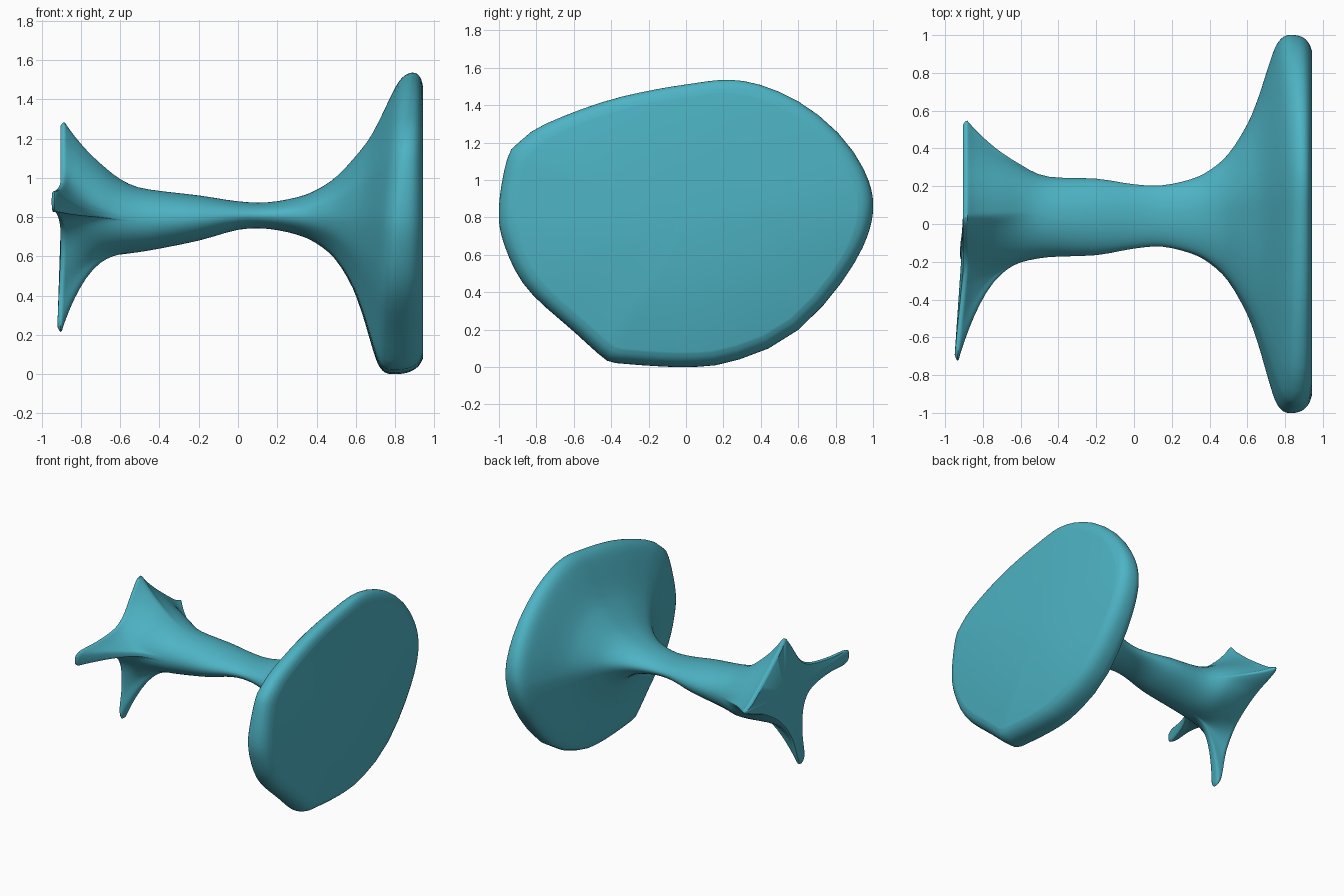
import bpy, bmesh, math

if "Cube" in bpy.data.objects:
    bpy.data.objects.remove(bpy.data.objects["Cube"])

# Outlines of both ends as (y, z), clockwise from the top
STAR = [(.03, 1.285), (.10, 1.22), (.25, 1.09), (.46, .935), (.55, .89), (.49, .85),
        (.30, .77), (.10, .63), (-.04, .45), (-.11, .25), (-.155, .21), (-.195, .25),
        (-.18, .45), (-.21, .66), (-.31, .77), (-.50, .82), (-.69, .83), (-.73, .88),
        (-.69, .93), (-.50, .94), (-.30, .97), (-.17, 1.04), (-.05, 1.20)]
DISC = [(0, 1.51), (.3, 1.53), (.6, 1.42), (.85, 1.21), (.99, .95), (.97, .7), (.8, .41),
        (.55, .16), (.25, .03), (0, 0), (-.36, .02), (-.43, .04), (-.6, .19), (-.85, .42),
        (-.97, .65), (-1, .85), (-.95, 1.13), (-.87, 1.22), (-.75, 1.30), (-.4, 1.43)]

# Sections along the stem: x, y min, y max, z min, z max, blend towards the disc
ROWS = [(-.905, -.23, .34, .60, 1.02, 0), (-.895, -.23, .34, .60, 1.02, 0),
        (-.875, -.23, .335, .60, 1.02, 0), (-.85, -.23, .33, .60, 1.01, 0),
        (-.80, -.23, .33, .60, 1.01, 0), (-.70, -.22, .32, .605, 1.0, 0),
        (-.60, -.20, .30, .61, .975, 0), (-.45, -.175, .25, .63, .94, 0),
        (-.20, -.165, .24, .68, .91, 0), (0, -.13, .21, .735, .88, 0),
        (.15, -.12, .205, .74, .875, 0)]
ROWS += [(x, -.12, .205, .74, .875, w) for x, w in (
    (.3, .04), (.4, .10), (.5, .21), (.6, .41), (.66, .595), (.71, .79), (.75, .93),
    (.79, .99), (.84, 1), (.89, .985), (.925, .945), (.943, .89))]


def spline(pts, steps, closed):
    """Catmull-Rom resampling of tuples."""
    n, out = len(pts), []
    get = (lambda i: pts[i % n]) if closed else (lambda i: pts[max(0, min(n - 1, i))])
    for i in range(n if closed else n - 1):
        a, b, c, d = (get(i + k) for k in (-1, 0, 1, 2))
        for s in range(steps):
            t = s / steps
            out.append(tuple(.5 * (2*q + (r - p)*t + (2*p - 5*q + 4*r - s_)*t*t
                                   + (3*q - p - 3*r + s_)*t**3)
                             for p, q, r, s_ in zip(a, b, c, d)))
    return out if closed else out + [pts[-1]]


def clamp(v):
    return max(0.0, min(1.0, v))


star = spline(STAR, 5, True)
disc = spline(DISC, 8, True)
SC, DC = (.03, .85), (.04, .81)


def angle(p, c):
    return math.atan2(p[0] - c[0], p[1] - c[1]) % (2 * math.pi)


# Match both outlines by angle around the centre
star.sort(key=lambda p: angle(p, SC))
disc_polar = sorted((angle(p, DC), math.dist(p, DC)) for p in disc)
disc_polar = ([(disc_polar[-1][0] - 2*math.pi, disc_polar[-1][1])] + disc_polar
              + [(disc_polar[0][0] + 2*math.pi, disc_polar[0][1])])


def disc_radius(a):
    for (a0, r0), (a1, r1) in zip(disc_polar, disc_polar[1:]):
        if a0 <= a <= a1:
            return r0 + (r1 - r0) * (a - a0) / max(a1 - a0, 1e-6)
    return disc_polar[0][1]


def prong_power(a):
    """Long prongs (down and sideways) taper off faster along the stem."""
    bump = lambda c, width: math.exp(-((math.degrees(a) - c) / width) ** 2)
    return 2.1 + 1.6 * bump(272, 38) + 1.2 * bump(197, 30)


bm = bmesh.new()
rings = []
for x, y0, y1, z0, z1, w in spline(ROWS, 3, False):
    ring = []
    t = clamp((-.5 - x) / .385)
    shrink = 1 - .05 * clamp((-.88 - x) / .025) ** 2
    for p in star:
        a = angle(p, SC)
        sy, sz = math.sin(a), math.cos(a)
        # oval stem
        y = (y0 + y1) / 2 + sy * (y1 - y0) / 2
        z = (z0 + z1) / 2 + sz * (z1 - z0) / 2
        # four-pronged end with rounded rim
        ws = t ** prong_power(a)
        y += (SC[0] + (p[0] - SC[0]) * shrink - y) * ws
        z += (SC[1] + (p[1] - SC[1]) * shrink - z) * ws
        # flared disc
        r = disc_radius(a)
        y += (DC[0] + r * sy - y) * w
        z += (DC[1] + r * sz - z) * w
        # upper flare sits further out, long prongs bend outward
        dx = (.10 if z > .8 else .05) * (z - .8) * clamp((.943 - x) / .14) * clamp(w * 2)
        if x < 0:
            dx -= .045 * clamp((-y - .25) / .45) + .015 * clamp((.6 - z) / .35)
        ring.append(bm.verts.new((x + dx, y, z)))
    rings.append(ring)

n = len(star)
for ra, rb in zip(rings, rings[1:]):
    for i in range(n):
        j = (i + 1) % n
        bm.faces.new((ra[i], ra[j], rb[j], rb[i]))

# Flat end caps
for ring, centre in ((rings[0], (-.9, *SC)), (rings[-1], (.94, *DC))):
    c = bm.verts.new(centre)
    for i in range(n):
        bm.faces.new((ring[i], ring[(i + 1) % n], c))
bmesh.ops.recalc_face_normals(bm, faces=bm.faces)

mesh = bpy.data.meshes.new("flared_stem")
bm.to_mesh(mesh)
bm.free()
obj = bpy.data.objects.new("flared_stem", mesh)
bpy.context.collection.objects.link(obj)

mat = bpy.data.materials.new("teal")
mat.diffuse_color = (.075, .45, .55, 1)
mat.use_nodes = True
mat.node_tree.nodes["Principled BSDF"].inputs["Base Color"].default_value = mat.diffuse_color
mesh.materials.append(mat)

bpy.context.view_layer.objects.active = obj
obj.select_set(True)
bpy.ops.object.shade_smooth_by_angle(angle=math.radians(40))
